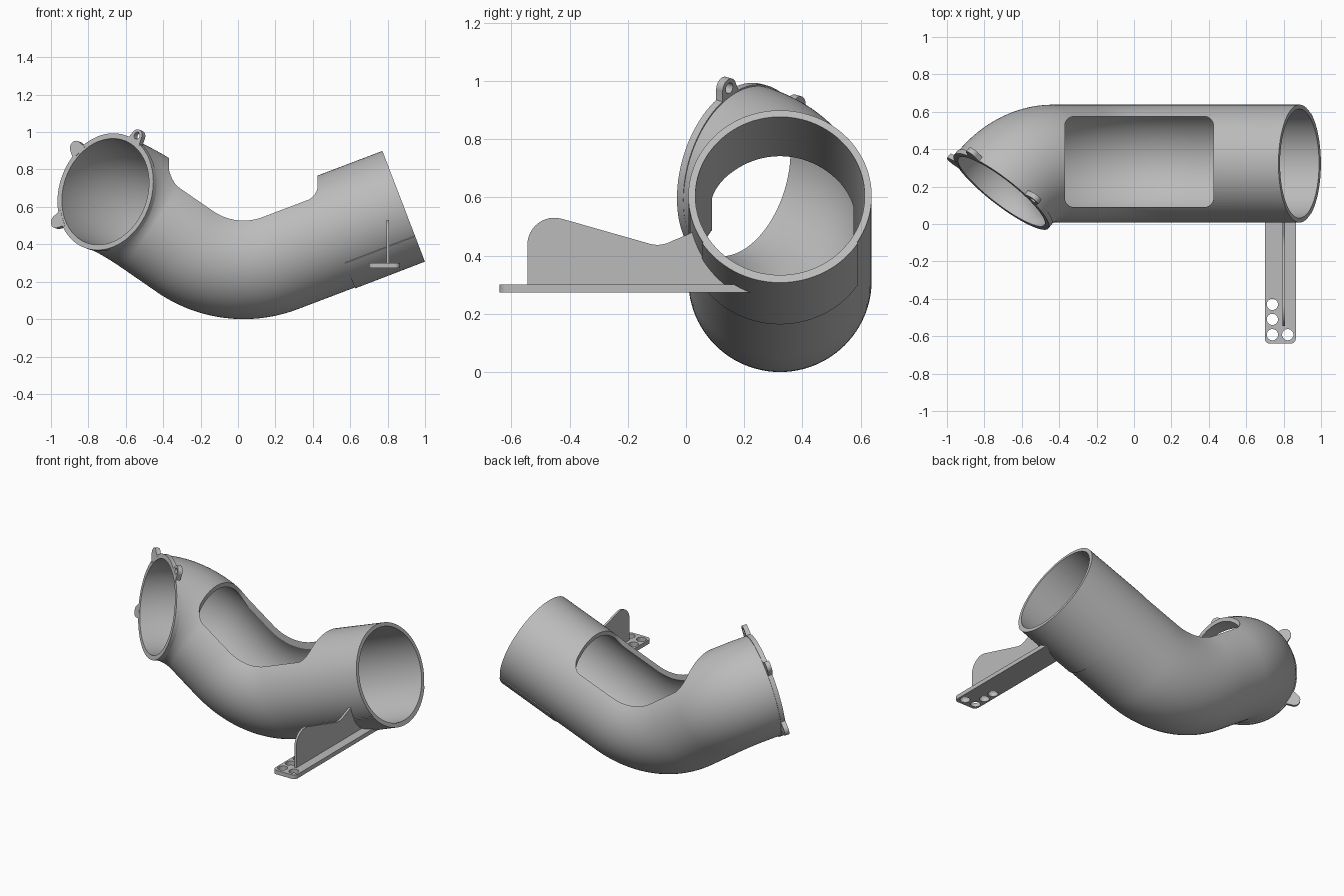
import bpy, bmesh
from math import sin, cos, pi, radians
from mathutils import Vector, Matrix

old = bpy.data.objects.get("Cube")
if old:
    bpy.data.objects.remove(old, do_unlink=True)

grey = bpy.data.materials.new("plain grey")
grey.use_nodes = True
grey.diffuse_color = (0.5, 0.5, 0.5, 1)
grey.node_tree.nodes["Principled BSDF"].inputs["Base Color"].default_value = (0.5, 0.5, 0.5, 1)

R, WALL, MID_Y = 0.315, 0.024, 0.323


def finish(name, bm):
    bmesh.ops.recalc_face_normals(bm, faces=bm.faces)
    mesh = bpy.data.meshes.new(name)
    bm.to_mesh(mesh)
    bm.free()
    mesh.materials.append(grey)
    ob = bpy.data.objects.new(name, mesh)
    bpy.context.collection.objects.link(ob)
    return ob


def prism(name, pts, low, high, frame=Matrix()):
    """Extrude a 2D outline along the local z of a frame."""
    bm = bmesh.new()
    face = bm.faces.new([bm.verts.new((x, y, low)) for x, y in pts])
    top = bmesh.ops.extrude_face_region(bm, geom=[face])["geom"]
    verts = [g for g in top if isinstance(g, bmesh.types.BMVert)]
    bmesh.ops.translate(bm, verts=verts, vec=(0, 0, high - low))
    bm.transform(frame)
    return finish(name, bm)


def arc(cx, cy, r, start, end, n=12):
    return [(cx + r * cos(radians(start + (end - start) * i / n)),
             cy + r * sin(radians(start + (end - start) * i / n))) for i in range(n + 1)]


def circle(cx, cy, r, n=32):
    return arc(cx, cy, r, 0, 360, n)[:-1]


def rounded(x0, x1, y0, y1, r):
    return (arc(x1 - r, y1 - r, r, 0, 90) + arc(x0 + r, y1 - r, r, 90, 180)
            + arc(x0 + r, y0 + r, r, 180, 270) + arc(x1 - r, y0 + r, r, 270, 360))


def tube(name, path, r_out, r_in, n=96):
    """Sweep a ring along (point, tangent) pairs; the section is a closed hollow wall."""
    bm = bmesh.new()
    ref, prev = Vector((0, 1, 0)), path[0][1]
    ref = (ref - prev * ref.dot(prev)).normalized()
    rows = []
    for p, t in path:
        ref = prev.rotation_difference(t) @ ref
        prev = t
        side = t.cross(ref)
        rows.append([[bm.verts.new(p + r * (cos(a) * ref + sin(a) * side))
                      for a in (2 * pi * i / n for i in range(n))] for r in (r_out, r_in)])
    strips = [(a[k], b[k]) for a, b in zip(rows, rows[1:]) for k in (0, 1)]
    strips += [tuple(rows[0]), tuple(rows[-1])]
    for a, b in strips:
        for i in range(n):
            j = (i + 1) % n
            bm.faces.new((a[i], a[j], b[j], b[i]))
    return finish(name, bm)


def cut(ob, *cutters):
    for c in cutters:
        mod = ob.modifiers.new("cut", 'BOOLEAN')
        mod.operation, mod.solver, mod.object = 'DIFFERENCE', 'EXACT', c
    deps = bpy.context.evaluated_depsgraph_get()
    mesh = bpy.data.meshes.new_from_object(ob.evaluated_get(deps))
    ob.modifiers.clear()
    ob.data = mesh


def frame(x, y, z, origin):
    m = Matrix((x, y, z)).transposed().to_4x4()
    m.translation = origin
    return m


# Path: straight right arm, wide lower bend, short left arm, elbow to the front
def heading(deg):
    return Vector((-cos(radians(deg)), 0, sin(radians(deg))))


right_end = Vector((0.885, MID_Y, 0.605))
path = [(right_end, heading(-21))]
BEND = 0.5
for i in range(25):
    deg = -21 + 56 * i / 24
    a = radians(deg)
    path.append((Vector((0.03 - BEND * sin(a), MID_Y, 0.315 + BEND * (1 - cos(a)))), heading(deg)))
d1 = heading(35)
n = Vector((-0.60, -0.77, 0.22)).normalized()
turn = d1.angle(n)
b = (n - d1 * cos(turn)).normalized()
start = Vector((-0.433, MID_Y, 0.527))
ELBOW = 0.40
for i in range(25):
    f = turn * i / 24
    path.append((start + ELBOW * (sin(f) * d1 + (1 - cos(f)) * b), d1 * cos(f) + b * sin(f)))
mouth = path[-1][0]

# Local frames on the two open ends
u = Vector((-n.z, 0, n.x)).normalized() * -1
mouth_frame = frame(u, n.cross(u), n, mouth)
out = -heading(-21)
end_frame = frame(Vector((0, 1, 0)), out.cross(Vector((0, 1, 0))), out, right_end)

# Cutters
window = prism("window_cutter", rounded(-0.37, 0.425, 0.09, 0.575, 0.05), 0.36, 1.3)
notch = prism("notch_cutter", [(0.25, -0.042), (0.37, -0.042), (0.37, 0.042), (0.25, 0.042)],
              -0.065, 0.03, mouth_frame @ Matrix.Rotation(radians(160), 4, 'Z'))
core = prism("core_cutter", circle(0, 0, 0.302, 64), -0.6, 0.2, end_frame)
cutters = [window, notch, core]

# Pipe and mouth collar
pipe = tube("pipe", path, R, R - WALL)
cut(pipe, window, notch)
collar = tube("mouth_collar", [(mouth - n * 0.028, n), (mouth, n)], R + 0.005, R - WALL + 0.002)
cut(collar, notch)
parts = [pipe, collar]

# Screw lugs around the mouth
for name, deg in (("lug_upper", -12), ("lug_side", 61), ("lug_lower", 134)):
    fr = mouth_frame @ Matrix.Rotation(radians(deg), 4, 'Z')
    lug = prism(name, [(0.302, -0.05), (0.32, -0.043)] + arc(0.345, 0, 0.036, -80, 80, 20)
                + [(0.32, 0.043), (0.302, 0.05)], -0.028, 0.001, fr)
    hole = prism("lug_hole_cutter", circle(0.347, 0, 0.019), -0.1, 0.1, fr)
    cut(lug, hole)
    cutters.append(hole)
    parts.append(lug)

# Thin saddle wrapped under the right end
parts.append(prism("end_saddle", arc(0, 0, R + 0.004, 213, 327, 40)
                   + arc(0, 0, R - 0.008, 327, 213, 40), -0.4, 0, end_frame))

# Bracket plate with four holes
plate = prism("bracket_plate", rounded(0.70, 0.865, -0.64, 0.27, 0.028), 0.273, 0.30)
holes = [prism("plate_hole_cutter", circle(x, y, 0.03), 0.2, 0.4)
         for x, y in ((0.74, -0.43), (0.74, -0.51), (0.74, -0.592), (0.822, -0.592))]
cut(plate, core, *holes)
cutters += holes

# Upright stiffening fin on the plate
fin_frame = frame(Vector((0, 1, 0)), Vector((0, 0, 1)), Vector((1, 0, 0)), Vector((0.8, 0, 0)))
fin = prism("bracket_fin", [(0.22, 0.29), (-0.545, 0.29)] + arc(-0.452, 0.437, 0.093, 180, 75)
            + arc(-0.098, 0.537, 0.1, 255, 300) + [(0.0, 0.47), (0.06, 0.50)],
            -0.007, 0.007, fin_frame)
cut(fin, core)
parts += [plate, fin]

for c in cutters:
    bpy.data.objects.remove(c, do_unlink=True)

# Smooth shading with sharp edges kept
bpy.ops.object.select_all(action='DESELECT')
for ob in parts:
    ob.select_set(True)
bpy.context.view_layer.objects.active = pipe
bpy.ops.object.shade_smooth_by_angle(angle=radians(30))
